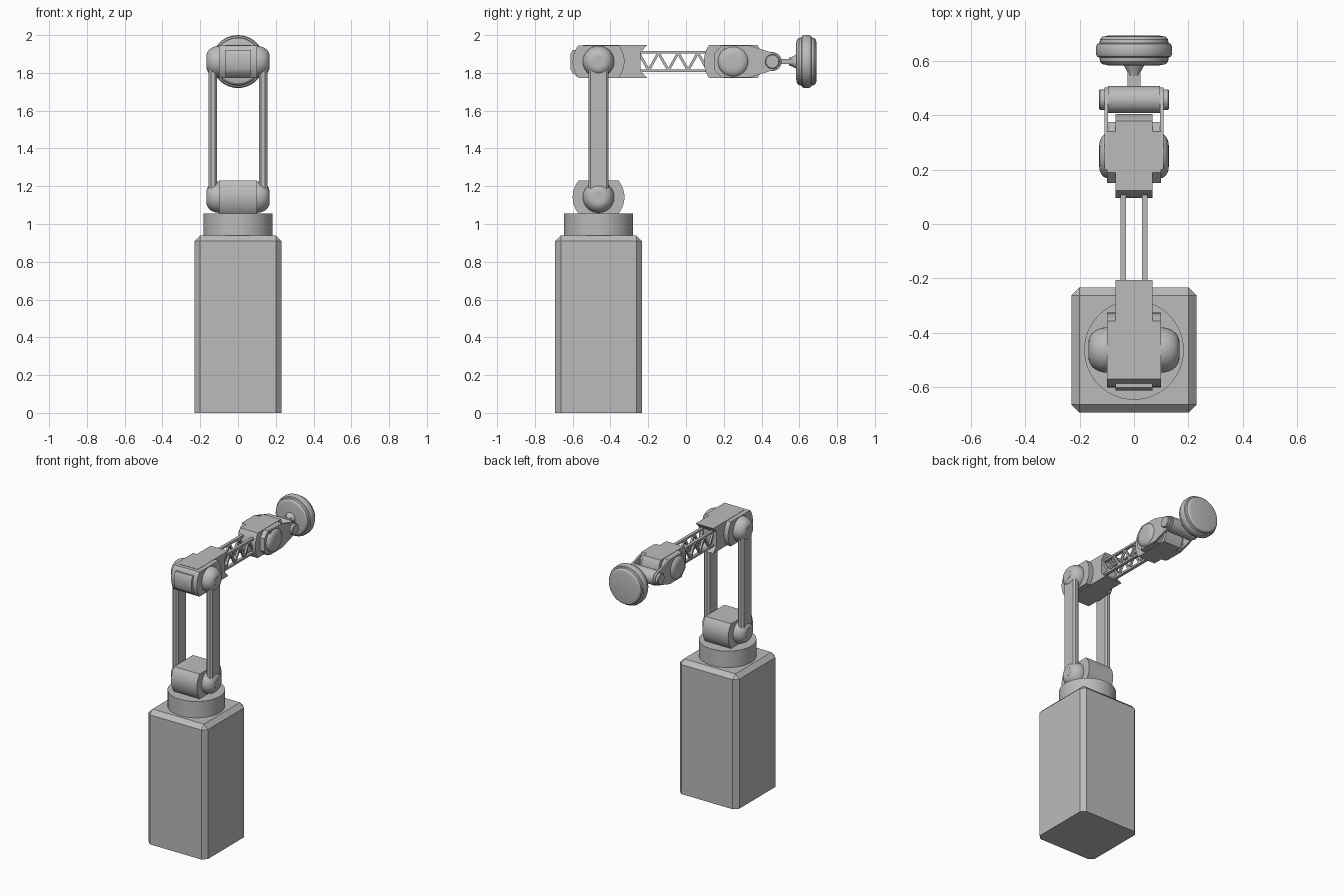
import bpy, bmesh, math
from mathutils import Matrix, Vector

if "Cube" in bpy.data.objects:
    bpy.data.objects.remove(bpy.data.objects["Cube"])

grey = bpy.data.materials.new("machine grey")
grey.diffuse_color = (0.5, 0.5, 0.5, 1)
grey.use_nodes = True
grey.node_tree.nodes["Principled BSDF"].inputs["Base Color"].default_value = grey.diffuse_color

YB, ZS, ZA, YW = -0.463, 1.142, 1.86, 0.25   # base axis, shoulder and arm heights, wrist axis


def finish(name, bm):
    bmesh.ops.recalc_face_normals(bm, faces=bm.faces)
    me = bpy.data.meshes.new(name)
    bm.to_mesh(me)
    bm.free()
    me.materials.append(grey)
    ob = bpy.data.objects.new(name, me)
    bpy.context.collection.objects.link(ob)
    bpy.ops.object.select_all(action='DESELECT')
    ob.select_set(True)
    bpy.context.view_layer.objects.active = ob
    bpy.ops.object.shade_smooth_by_angle(angle=math.radians(32))
    return ob


def box(name, lo, hi, bevel=0.0, rule=None):
    """Box between two corners; edges that pass the rule are chamfered."""
    bm = bmesh.new()
    lo, hi = Vector(lo), Vector(hi)
    bmesh.ops.create_cube(bm, size=1, matrix=Matrix.Translation((lo + hi) / 2) @ Matrix.Diagonal((*(hi - lo), 1)))
    if bevel:
        edges = [e for e in bm.edges if rule is None or rule(e)]
        bmesh.ops.bevel(bm, geom=edges, offset=bevel, segments=1, affect='EDGES')
    return finish(name, bm)


def plate(name, profile, x0, x1):
    """Side profile of (y, z) points extruded along x."""
    bm = bmesh.new()
    a, b = ([bm.verts.new((x, y, z)) for y, z in profile] for x in (x0, x1))
    n = len(profile)
    bm.faces.new(a)
    bm.faces.new(b[::-1])
    for i in range(n):
        bm.faces.new((a[i], b[i], b[(i + 1) % n], a[(i + 1) % n]))
    return finish(name, bm)


def lathe(name, profile, origin, axis, sides=40):
    """Solid of revolution from (radius, distance along axis) points."""
    rot = Vector(axis).to_track_quat('Z', 'Y').to_matrix().to_4x4()
    mat = Matrix.Translation(origin) @ rot
    bm = bmesh.new()
    rings = []
    for r, t in profile:
        rings.append([bm.verts.new(mat @ Vector((r * math.cos(k * math.tau / sides),
                                                 r * math.sin(k * math.tau / sides), t)))
                      for k in range(sides)])
    bm.faces.new(rings[0])
    bm.faces.new(rings[-1][::-1])
    for p, q in zip(rings, rings[1:]):
        for k in range(sides):
            j = (k + 1) % sides
            bm.faces.new((p[k], p[j], q[j], q[k]))
    return finish(name, bm)


def cut_disc(y, z, r, h, n=12):
    """Circle with flat top and bottom at height h."""
    t = math.asin(h / r)
    arc = [-t + 2 * t * k / n for k in range(n + 1)]
    return [(y + r * math.cos(a + s), z + r * math.sin(a + s)) for s in (0, math.pi) for a in arc]


def dome(r, flat, depth, n=8):
    """Rounded cap profile that ends in a small flat."""
    return [(r, -0.02)] + [(flat + (r - flat) * math.cos(k * math.pi / 2 / n),
                            depth * math.sin(k * math.pi / 2 / n)) for k in range(n + 1)]


# Pedestal with chamfered sides and top, and turntable
box("pedestal", (-0.23, YB - 0.23, 0), (0.23, YB + 0.23, 0.94), 0.03,
    lambda e: max(v.co.z for v in e.verts) > 0.5)
lathe("turntable", [(0.183, 0.93), (0.183, 1.055)], (0, YB, 0), (0, 0, 1), 48)

# Shoulder and elbow hubs
plate("shoulder_hub", cut_disc(YB, ZS, 0.137, 0.087), -0.1, 0.1)
plate("elbow_hub", cut_disc(YB, ZA, 0.137, 0.086), -0.1, 0.1)

for s, side in ((-1, "left"), (1, "right")):
    # Rounded joint caps with pivot pins
    for z, joint in ((ZS, "shoulder"), (ZA, "elbow")):
        lathe(f"{joint}_cap_{side}", dome(0.083, 0.03, 0.067), (s * 0.1, YB, z), (s, 0, 0))
        lathe(f"{joint}_pin_{side}", [(0.032, 0), (0.032, 0.068)], (s * 0.1, YB, z), (s, 0, 0), 24)
    # Upright struts
    x0, x1 = sorted((s * 0.11, s * 0.155))
    box(f"strut_{side}", (x0, YB - 0.054, ZS), (x1, YB + 0.054, ZA), 0.012,
        lambda e: abs(e.verts[0].co.z - e.verts[1].co.z) > 0.1)

# Elbow housing with notched end, and its front cover
plate("elbow_bracket", [(-0.545, ZA - 0.088), (-0.205, ZA - 0.088), (-0.24, ZA - 0.05),
                        (-0.24, ZA + 0.05), (-0.205, ZA + 0.088), (-0.545, ZA + 0.088)], -0.068, 0.068)
plate("elbow_cover", [(-0.5, ZA - 0.085), (-0.57, ZA - 0.085), (-0.6, ZA - 0.062), (-0.612, ZA - 0.04),
                      (-0.612, ZA + 0.04), (-0.6, ZA + 0.06), (-0.5, ZA + 0.06)], -0.068, 0.068)

# Lattice arm: two side trusses with chords and zigzag diagonals
T0, T1, N = -0.25, 0.115, 7
for s, side in ((-1, "left"), (1, "right")):
    x0, x1 = sorted((s * 0.029, s * 0.05))
    for dz, place in ((0.049, "top"), (-0.049, "bottom")):
        box(f"truss_{place}_chord_{side}", (x0, T0, ZA + dz - 0.007), (x1, T1, ZA + dz + 0.007))
    for k in range(N):
        ya, yb = (T0 + (T1 - T0) * (k + j) / N for j in (0, 1))
        za, zb = (ZA + 0.046, ZA - 0.046) if k % 2 == 0 else (ZA - 0.046, ZA + 0.046)
        w = 0.008
        plate(f"truss_diagonal_{side}_{k}", [(ya - w, za), (ya + w, za), (yb + w, zb), (yb - w, zb)],
              x0 + 0.003, x1 - 0.003)

# Wrist housing: narrow rounded core, wide body and rear panel
plate("wrist_core", cut_disc(YW, ZA, 0.155, 0.088), -0.068, 0.068)
plate("wrist_body", [(0.15, ZA - 0.045), (0.19, ZA - 0.086), (0.34, ZA - 0.086), (0.375, ZA - 0.05),
                     (0.375, ZA + 0.05), (0.34, ZA + 0.086), (0.19, ZA + 0.086), (0.15, ZA + 0.045)], -0.1, 0.1)
box("wrist_panel", (-0.068, 0.36, ZA - 0.055), (0.068, 0.388, ZA + 0.055))

# Fork that holds the tool roller
tip = [(0.457 + 0.045 * math.cos(a), ZA + 0.045 * math.sin(a))
       for a in (math.radians(-75 + 15 * k) for k in range(11))]
fork = [(0.2, ZA - 0.085), (0.335, ZA - 0.085)] + tip + [(0.335, ZA + 0.085), (0.2, ZA + 0.085)]
for s, side in ((-1, "left"), (1, "right")):
    plate(f"fork_{side}", fork, *sorted((s * 0.096, s * 0.109)))
    lathe(f"wrist_cap_{side}", dome(0.081, 0.035, 0.028), (s * 0.1, YW, ZA), (s, 0, 0))
    lathe(f"roller_cap_{side}", [(0.038, 0.08), (0.038, 0.125), (0.034, 0.129)],
          (0, 0.457, ZA), (s, 0, 0), 24)
lathe("tool_roller", [(0.05, -0.096), (0.05, 0.096)], (0, 0.457, ZA), (1, 0, 0), 32)

# Stem, flare and round tool head
box("tool_stem", (-0.024, 0.47, ZA - 0.014), (0.024, 0.57, ZA + 0.014))
lathe("stem_flare", [(0.02, 0.545), (0.025, 0.56), (0.042, 0.592)], (0, 0, ZA), (0, 1, 0), 24)
lathe("tool_head", [(0.095, 0.583), (0.115, 0.587), (0.125, 0.597), (0.127, 0.612), (0.135, 0.615),
                    (0.14, 0.624), (0.14, 0.652), (0.135, 0.662), (0.127, 0.665), (0.125, 0.678),
                    (0.115, 0.688), (0.095, 0.692)], (0, 0, ZA), (0, 1, 0), 48)
